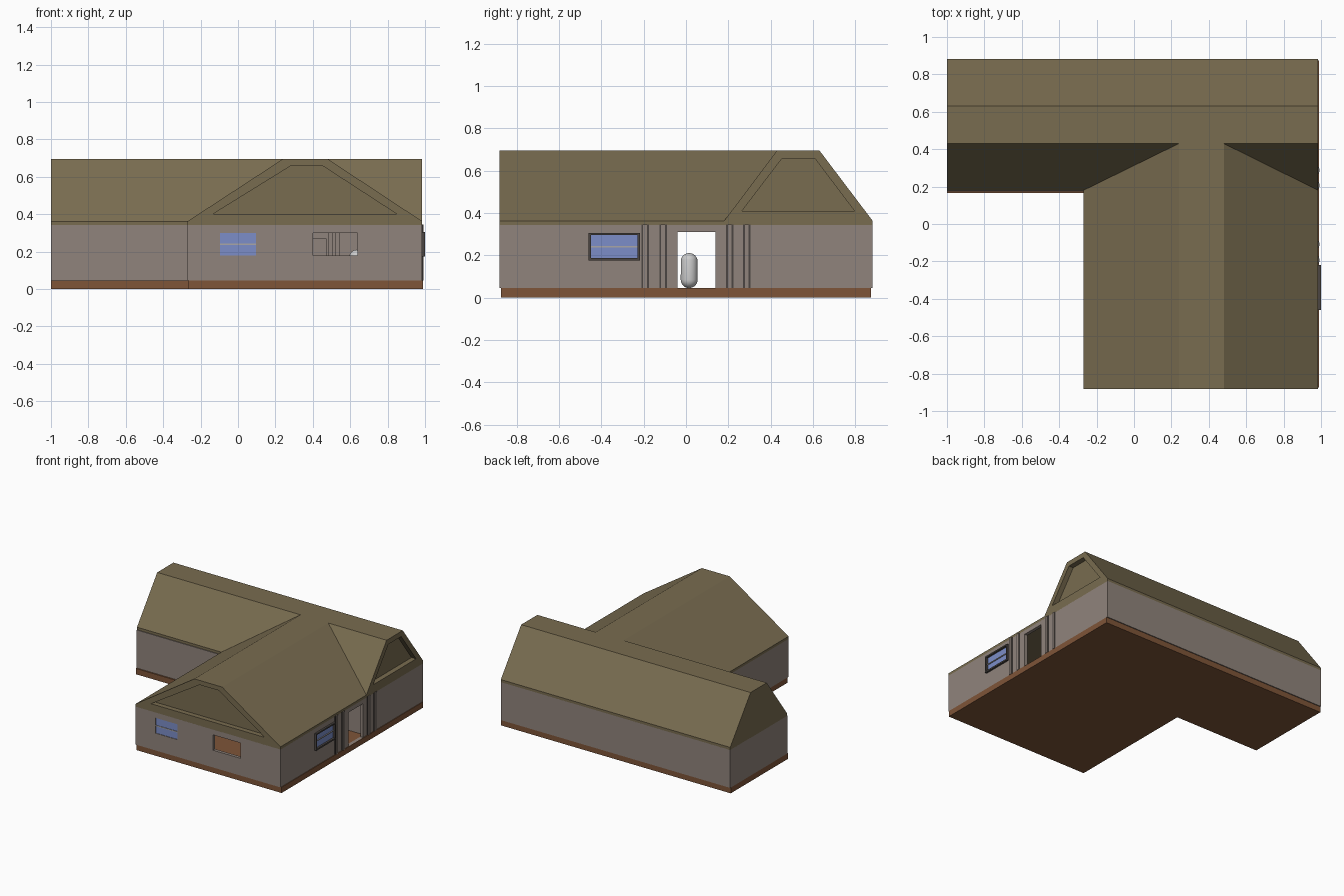
import bpy, bmesh, math
from mathutils import Vector

if "Cube" in bpy.data.objects:
    bpy.data.objects.remove(bpy.data.objects["Cube"])


def material(name, rgb):
    m = bpy.data.materials.new(name)
    m.diffuse_color = (*rgb, 1)
    m.use_nodes = True
    m.node_tree.nodes["Principled BSDF"].inputs["Base Color"].default_value = m.diffuse_color
    return m


ROOF = material("roof_brown", (0.19, 0.15, 0.08))
WALL = material("wall_taupe", (0.28, 0.23, 0.20))
BASE = material("base_brown", (0.21, 0.09, 0.04))
GLASS = material("glass_blue", (0.20, 0.27, 0.58))
FRAME = material("frame_dark", (0.07, 0.06, 0.055))
BAR = material("bar_light", (0.40, 0.38, 0.38))


def loft(name, loop_a, loop_b, mat=None):
    """Closed solid between two matching loops of points."""
    bm = bmesh.new()
    a = [bm.verts.new(p) for p in loop_a]
    b = [bm.verts.new(p) for p in loop_b]
    n = len(a)
    bm.faces.new(a)
    bm.faces.new(b)
    for i in range(n):
        j = (i + 1) % n
        bm.faces.new((a[i], a[j], b[j], b[i]))
    bmesh.ops.recalc_face_normals(bm, faces=bm.faces)
    me = bpy.data.meshes.new(name)
    bm.to_mesh(me)
    bm.free()
    ob = bpy.data.objects.new(name, me)
    bpy.context.collection.objects.link(ob)
    if mat:
        me.materials.append(mat)
    return ob


def slab(name, pts, z0, z1, mat=None):
    return loft(name, [(x, y, z0) for x, y in pts], [(x, y, z1) for x, y in pts], mat)


def box(name, x, y, z, mat=None):
    return slab(name, [(x[0], y[0]), (x[1], y[0]), (x[1], y[1]), (x[0], y[1])], z[0], z[1], mat)


def cut(ob, cutter):
    mod = ob.modifiers.new("cut", "BOOLEAN")
    mod.operation = "DIFFERENCE"
    mod.solver = "EXACT"
    mod.object = cutter
    bpy.context.view_layer.objects.active = ob
    bpy.ops.object.modifier_apply(modifier=mod.name)
    bpy.data.objects.remove(cutter)


def ell(x0, xm, x1, y0, ym, y1):
    return [(x0, ym), (xm, ym), (xm, y0), (x1, y0), (x1, y1), (x0, y1)]


# Base slab and hollow outer walls
slab("base", ell(-1, -0.265, 0.99, -0.875, 0.165, 0.875), 0, 0.045, BASE)
walls = slab("walls", ell(-1, -0.27, 0.985, -0.882, 0.175, 0.882), 0.045, 0.342, WALL)
cut(walls, slab("cutter", ell(-0.975, -0.245, 0.96, -0.857, 0.2, 0.857), 0, 0.4))

# Window, opening and doorways
cut(walls, box("cutter", (-0.095, 0.095), (-0.95, -0.8), (0.18, 0.30)))
cut(walls, box("cutter", (0.40, 0.64), (-0.95, -0.8), (0.18, 0.30)))
cut(walls, box("cutter", (0.9, 1.1), (-0.45, -0.23), (0.185, 0.295)))
cut(walls, box("cutter", (-0.4, 1.1), (-0.04, 0.14), (0.0451, 0.31)))

# Inner partition with doorway
part = box("inner_wall", (-0.25, 0.965), (0.18, 0.2), (0.045, 0.342), WALL)
cut(part, box("cutter", (0.28, 0.47), (0.1, 0.3), (0.0, 0.27)))

# Front window glass and crossbar
box("front_glass", (-0.096, 0.096), (-0.878, -0.868), (0.179, 0.301), GLASS)
box("front_window_bar", (-0.095, 0.095), (-0.882, -0.865), (0.235, 0.243), BAR)

# Side window glass, crossbar and frame
box("side_glass", (0.972, 0.984), (-0.451, -0.229), (0.184, 0.296), GLASS)
box("side_window_bar", (0.97, 0.99), (-0.45, -0.23), (0.237, 0.244), BAR)
frame = box("side_window_frame", (0.975, 1.0), (-0.46, -0.218), (0.174, 0.306), FRAME)
cut(frame, box("cutter", (0.9, 1.1), (-0.449, -0.23), (0.186, 0.295)))

# Pilasters beside the side door: dark backing with a raised rib
for i, y in enumerate((-0.193, -0.108, 0.207, 0.287)):
    box(f"pilaster_{i}", (0.98, 0.988), (y - 0.018, y + 0.018), (0.045, 0.345), FRAME)
    box(f"pilaster_rib_{i}", (0.98, 0.993), (y - 0.009, y + 0.009), (0.045, 0.345), WALL)
# Posts beside the inner doorway
for i, x in enumerate((0.495, 0.53)):
    box(f"inner_post_{i}", (x - 0.012, x + 0.012), (0.165, 0.182), (0.045, 0.342), WALL)


def gable(a, b, c, d):
    return [(a, 0.34), (a, 0.362), (b, 0.695), (c, 0.695), (d, 0.362), (d, 0.34)]


# Main roof, running along x, with recessed right gable
p = gable(0.18, 0.43, 0.63, 0.882)
main = loft("main_roof", [(-1, y, z) for y, z in p], [(0.985, y, z) for y, z in p], ROOF)
t = [(0.265, 0.41), (0.795, 0.41), (0.61, 0.655), (0.452, 0.655)]
cut(main, loft("cutter", [(0.945, y, z) for y, z in t], [(1.1, y, z) for y, z in t]))

# Front roof, mitred into the main slope, with recessed front gable
p = gable(-0.27, 0.24, 0.48, 0.985)
back = [0.18, 0.18, 0.43, 0.43, 0.18, 0.18]
front = loft("front_roof", [(x, -0.882, z) for x, z in p],
             [(x, y, z) for (x, z), y in zip(p, back)], ROOF)
t = [(-0.135, 0.40), (0.85, 0.40), (0.45, 0.66), (0.285, 0.66)]
cut(front, loft("cutter", [(x, -1.0, z) for x, z in t], [(x, -0.842, z) for x, z in t]))

# Capsule standing inside the doorway
bm = bmesh.new()
bmesh.ops.create_uvsphere(bm, u_segments=24, v_segments=16, radius=0.04)
for v in bm.verts:
    v.co += Vector((0.635, 0.015, 0.17 if v.co.z > 0.001 else 0.085))
me = bpy.data.meshes.new("capsule")
bm.to_mesh(me)
bm.free()
cap = bpy.data.objects.new("capsule", me)
bpy.context.collection.objects.link(cap)
for poly in me.polygons:
    poly.use_smooth = True
